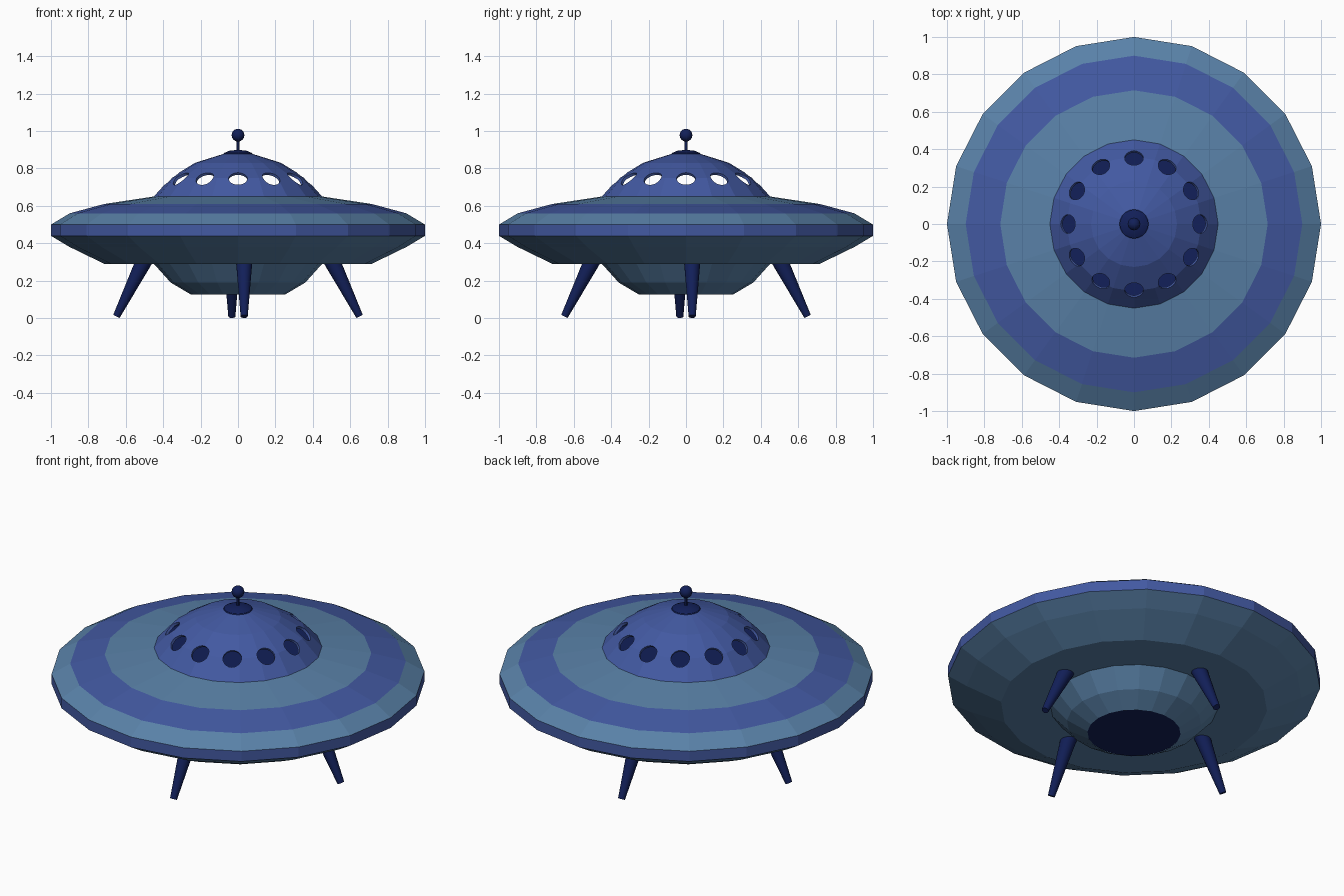
import bpy, bmesh
from math import cos, sin, tau, pi
from mathutils import Vector, Matrix

if "Cube" in bpy.data.objects:
    bpy.data.objects.remove(bpy.data.objects["Cube"])


def material(name, rgb):
    m = bpy.data.materials.new(name)
    m.diffuse_color = (*rgb, 1)
    m.use_nodes = True
    m.node_tree.nodes["Principled BSDF"].inputs["Base Color"].default_value = m.diffuse_color
    return m


STEEL = material("steel_blue", (0.10, 0.22, 0.39))
BLUE = material("mid_blue", (0.055, 0.10, 0.36))
NAVY = material("navy", (0.006, 0.014, 0.10))


def finish(name, bm, mats, smooth=False):
    me = bpy.data.meshes.new(name)
    bm.to_mesh(me)
    bm.free()
    for m in mats:
        me.materials.append(m)
    ob = bpy.data.objects.new(name, me)
    bpy.context.collection.objects.link(ob)
    if smooth:
        bpy.ops.object.select_all(action='DESELECT')
        ob.select_set(True)
        bpy.context.view_layer.objects.active = ob
        bpy.ops.object.shade_smooth_by_angle()
    return ob


def lathe(name, profile, mats, slots=None, sides=20, smooth=False):
    """Spin (radius, z) points, listed bottom to top, around the z axis."""
    bm = bmesh.new()
    rings = [[bm.verts.new((r * cos(tau * i / sides), r * sin(tau * i / sides), z))
              for i in range(sides)] for r, z in profile]
    for k in range(len(rings) - 1):
        a, b = rings[k], rings[k + 1]
        for i in range(sides):
            j = (i + 1) % sides
            f = bm.faces.new((a[i], a[j], b[j], b[i]))
            f.material_index = slots[k] if slots else 0
    bmesh.ops.remove_doubles(bm, verts=bm.verts, dist=1e-5)
    return finish(name, bm, mats, smooth)


def add_cone(bm, start, end, r1, r2, sides):
    start, end = Vector(start), Vector(end)
    d = end - start
    rot = d.to_track_quat('Z', 'Y').to_matrix().to_4x4()
    bmesh.ops.create_cone(bm, cap_ends=True, segments=sides, radius1=r1, radius2=r2,
                          depth=d.length,
                          matrix=Matrix.Translation((start + end) / 2) @ rot)


# Saucer: lower pod, underside, blue rim, striped top
lathe("saucer_hull",
      [(0.25, 0.125), (0.36, 0.19), (0.45, 0.29), (0.715, 0.29), (0.90, 0.38), (1, 0.44),
       (1, 0.50), (0.90, 0.56), (0.715, 0.61), (0.45, 0.65)],
      [STEEL, BLUE], [0, 0, 0, 0, 0, 1, 0, 1, 0])

# Hatch under the pod and floor inside the dome
lathe("bottom_hatch", [(0, 0.13), (0.25, 0.13)][::-1] and [(0, 0.128), (0.252, 0.128)], [NAVY])
lathe("dome_floor", [(0.449, 0.651), (0, 0.651)], [NAVY])

# Dome shell with a ring of portholes
dome = lathe("dome", [(0.45, 0.65), (0.36, 0.75), (0.23, 0.83), (0.08, 0.877), (0, 0.882)],
             [BLUE])
bm = bmesh.new()
for i in range(12):
    a = tau * i / 12
    out = Vector((cos(a), sin(a), 0))
    mid = out * 0.355 + Vector((0, 0, 0.748))
    axis = (out * 0.64 + Vector((0, 0, 0.77))) * 0.07
    add_cone(bm, mid - axis, mid + axis, 0.05, 0.05, 20)
cutter = finish("porthole_cutter", bm, [BLUE])
cutter.hide_render = True
cutter.display_type = 'WIRE'
shell = dome.modifiers.new("shell", 'SOLIDIFY')
shell.thickness = 0.015
shell.offset = -1
cut = dome.modifiers.new("portholes", 'BOOLEAN')
cut.operation = 'DIFFERENCE'
cut.solver = 'EXACT'
cut.object = cutter
bpy.context.view_layer.objects.active = dome
for m in ("shell", "portholes"):
    bpy.ops.object.modifier_apply(modifier=m)
bpy.data.objects.remove(cutter)

# Cap, antenna rod and ball
lathe("dome_cap", [(0.083, 0.868), (0.075, 0.882), (0.05, 0.894), (0, 0.90)], [NAVY],
      smooth=True)
bm = bmesh.new()
add_cone(bm, (0, 0, 0.89), (0, 0, 0.96), 0.008, 0.008, 12)
finish("antenna_rod", bm, [NAVY], True)
bm = bmesh.new()
bmesh.ops.create_uvsphere(bm, u_segments=20, v_segments=12, radius=0.034,
                          matrix=Matrix.Translation((0, 0, 0.978)))
finish("antenna_ball", bm, [NAVY], True)

# Four splayed landing legs, each slightly offset from the axis
for i in range(4):
    bm = bmesh.new()
    add_cone(bm, (0.65, 0.033, 0.009), (0.49, 0.033, 0.33), 0.019, 0.046, 20)
    bmesh.ops.rotate(bm, verts=bm.verts, cent=(0, 0, 0),
                     matrix=Matrix.Rotation(i * pi / 2, 3, 'Z'))
    finish(f"landing_leg_{i + 1}", bm, [NAVY], True)
